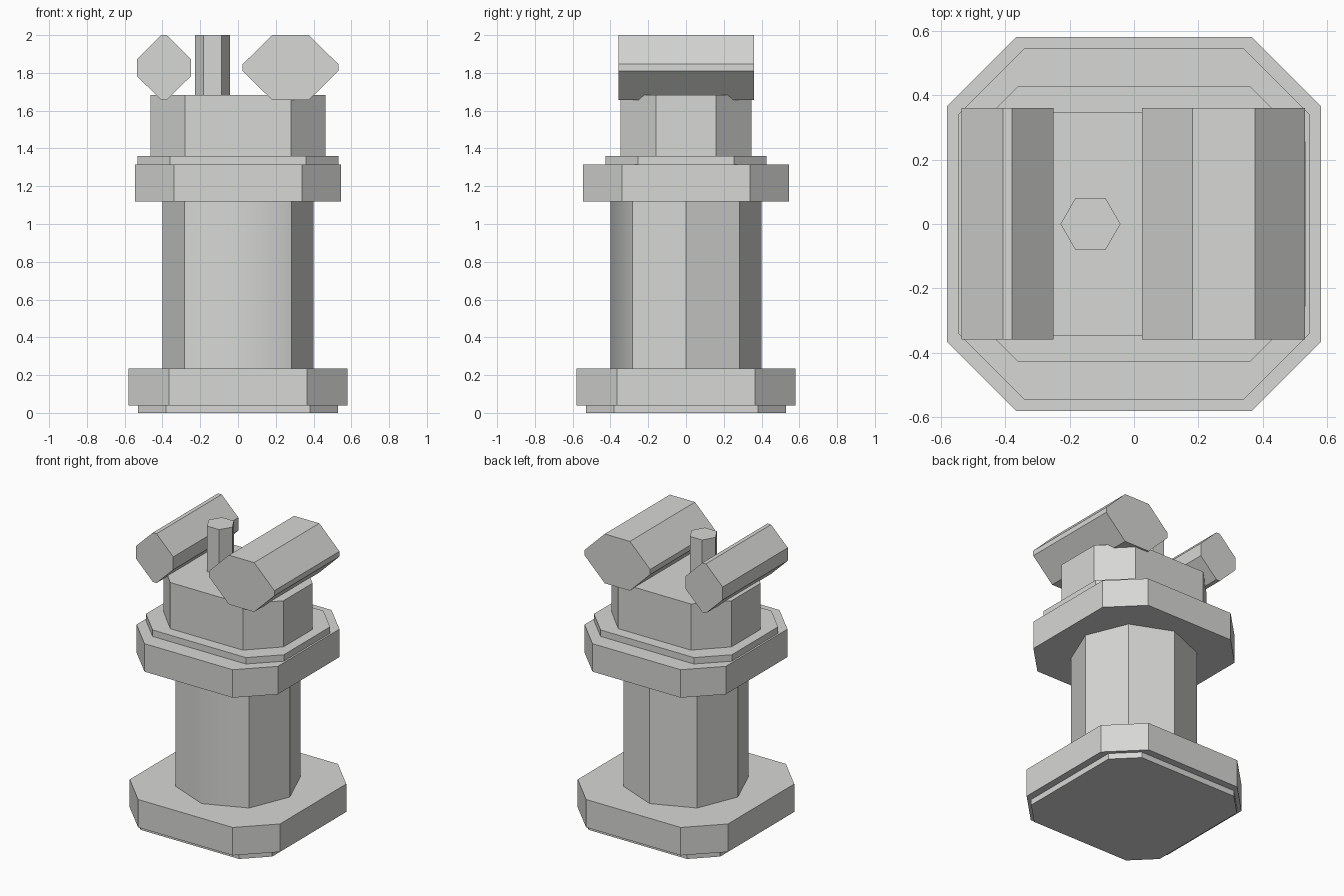
import bpy, bmesh, math
from mathutils import Vector

if "Cube" in bpy.data.objects:
    bpy.data.objects.remove(bpy.data.objects["Cube"])

grey = bpy.data.materials.new("plain_grey")
grey.diffuse_color = (0.68, 0.68, 0.665, 1)
grey.use_nodes = True
grey.node_tree.nodes["Principled BSDF"].inputs["Base Color"].default_value = grey.diffuse_color


def prism(name, outline, start, end, axis="z"):
    """Extrude a closed outline from start to end along z, or along y for an xz outline."""
    bm = bmesh.new()
    place = (lambda a, b, t: (a, b, t)) if axis == "z" else (lambda a, b, t: (a, t, b))
    rings = [[bm.verts.new(place(a, b, t)) for a, b in outline] for t in (start, end)]
    n = len(outline)
    bm.faces.new(rings[0])
    bm.faces.new(rings[1])
    for i in range(n):
        j = (i + 1) % n
        bm.faces.new((rings[0][i], rings[0][j], rings[1][j], rings[1][i]))
    bmesh.ops.recalc_face_normals(bm, faces=bm.faces[:])
    mesh = bpy.data.meshes.new(name)
    bm.to_mesh(mesh)
    bm.free()
    mesh.materials.append(grey)
    obj = bpy.data.objects.new(name, mesh)
    bpy.context.collection.objects.link(obj)
    return obj


def chamfered(hx, hy, cx, cy, ox=0.0, oy=0.0):
    """Rectangle with cut corners: half sizes hx, hy; corner cuts start at cx, cy."""
    pts = [(hx, -cy), (hx, cy), (cx, hy), (-cx, hy),
           (-hx, cy), (-hx, -cy), (-cx, -hy), (cx, -hy)]
    return [(x + ox, y + oy) for x, y in pts]


def polygon(sides, radius, ox=0.0):
    return [(ox + radius * math.cos(math.tau * i / sides),
             radius * math.sin(math.tau * i / sides)) for i in range(sides)]


# Foot and base slab
prism("foot", chamfered(0.53, 0.53, 0.38, 0.38), 0, 0.04)
prism("base", chamfered(0.58, 0.58, 0.365, 0.365), 0.04, 0.235)

# Octagonal shaft; only its front edge is shaded smooth
shaft = prism("shaft", polygon(8, 0.4), 0.235, 1.12)
mesh = shaft.data
for face in mesh.polygons:
    face.use_smooth = abs(face.normal.z) < 0.5
for edge in mesh.edges:
    a, b = (mesh.vertices[i].co for i in edge.vertices)
    front = max(a.y, b.y) < -0.39
    edge.use_edge_sharp = not front

# Collar, its upper step and the head block
prism("collar", chamfered(0.545, 0.545, 0.34, 0.34), 1.12, 1.315)
prism("collar_step", chamfered(0.532, 0.427, 0.36, 0.255), 1.315, 1.36)
prism("head", chamfered(0.463, 0.347, 0.28, 0.16), 1.36, 1.682)

# Two faceted bars lying front to back, and the upright pin
prism("narrow_bar", chamfered(0.143, 0.172, 0.014, 0.045, -0.392, 1.828), -0.358, 0.36, "y")
prism("wide_bar", chamfered(0.253, 0.172, 0.097, 0.018, 0.278, 1.828), -0.358, 0.36, "y")
prism("pin", polygon(6, 0.093, -0.135), 1.66, 2.0)
